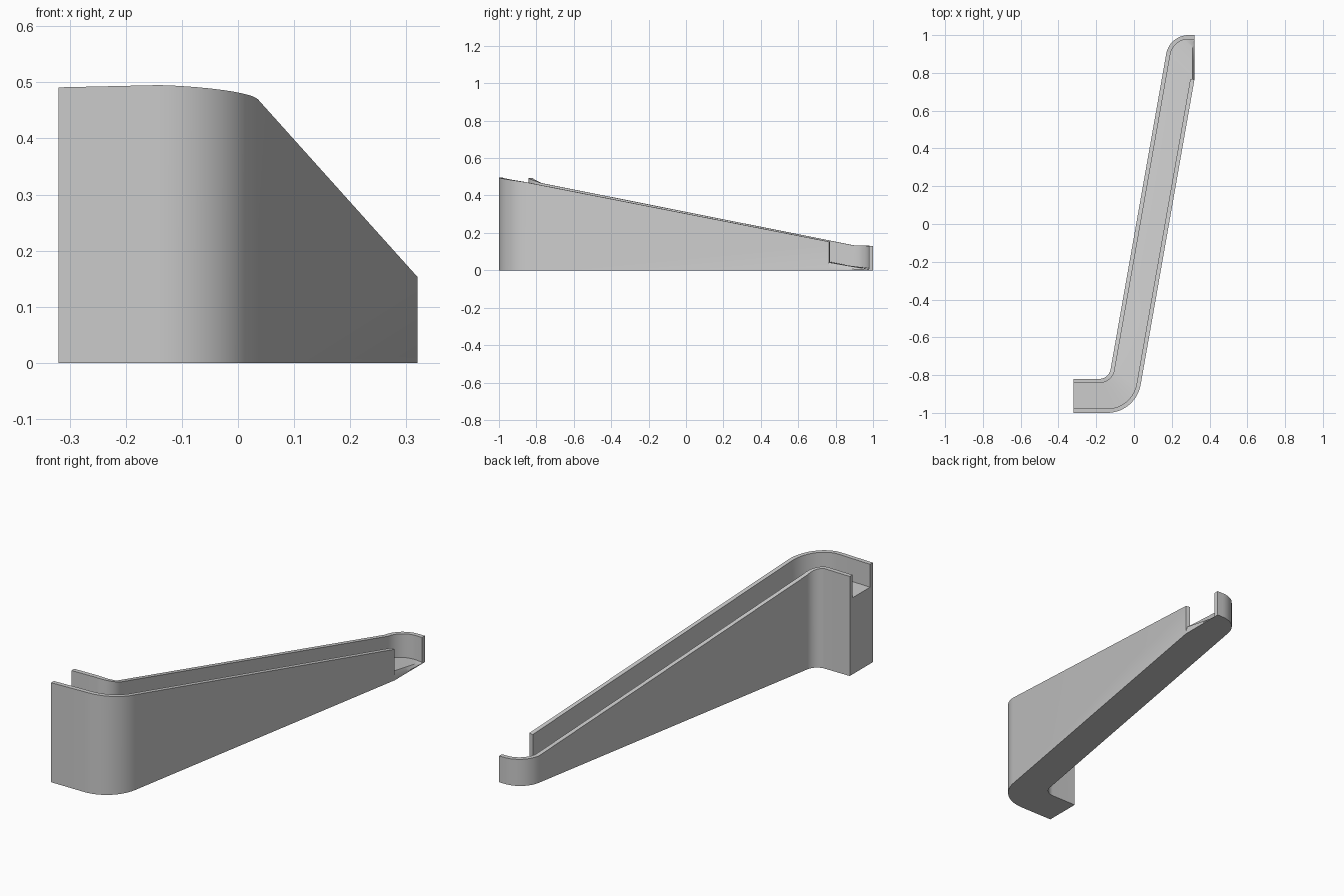
import bpy, bmesh, math
from mathutils import Vector

if "Cube" in bpy.data.objects:
    bpy.data.objects.remove(bpy.data.objects["Cube"])

SLANT = math.radians(80)   # heading of the long run
T = 0.022                  # wall thickness
DEPTH = 0.113              # channel depth
N = 14                     # steps per bend


def right_of(a):
    return Vector((math.sin(a), -math.cos(a)))


def bend(corner, a0, a1, r, n=N):
    """Rounded corner: list of (position, heading)."""
    sign = 1 if a1 > a0 else -1
    start = Vector(corner) - Vector((math.cos(a0), math.sin(a0))) * r * math.tan(abs(a1 - a0) / 2)
    centre = start - sign * r * right_of(a0)
    heads = [a0 + (a1 - a0) * i / n for i in range(n + 1)]
    return [(centre + sign * r * right_of(a), a) for a in heads]


def section(left, zl, right, zr):
    """U-shaped cross-section with both walls standing."""
    (pl, al), (pr, ar) = left, right
    il, ir = pl + T * right_of(al), pr - T * right_of(ar)
    return [(*pl, 0), (*pl, zl), (*il, zl), (*il, zl - DEPTH),
            (*ir, zr - DEPTH), (*ir, zr), (*pr, zr), (*pr, 0)]


def mouth(left, zl, zfl, y, zfr, lip):
    """Cross-section at the outlet, where the right wall is gone."""
    pl, al = left
    il = pl + T * right_of(al)
    return [(*pl, 0), (*pl, zl), (*il, zl), (*il, zfl),
            (0.32 - lip, y, zfr), (0.32, y, zfr * 0.3), (0.32, y, zfr * 0.3), (0.32, y, 0)]


# Upper inlet and first bend
sections = [section((Vector((-0.32, -0.82)), 0), 0.491, (Vector((-0.32, -1)), 0), 0.491)]
inner = bend((-0.133, -0.82), 0, SLANT, 0.06)
outer = bend((0.009, -1), 0, SLANT, 0.18)
for i, (l, r) in enumerate(zip(inner, outer)):
    f = (i / N) ** 1.5
    sections.append(section(l, 0.493 - 0.027 * f, r, 0.495 - 0.025 * f))

# Long sloping run down to the end of the right wall
outlet = bend((0.188, 1), SLANT, 0, 0.12)
sections.append(section(outlet[0], 0.133, (Vector((0.32, 0.765)), SLANT), 0.153))

# Curved outlet that opens sideways
for i, l in enumerate(outlet):
    f = i / N
    sections.append(mouth(l, 0.133 - 0.003 * f, 0.02 - 0.01 * f,
                          0.765 + 0.195 * f, 0.042 - 0.034 * f, 0.01))
sections.append(mouth((Vector((0.32, 1)), 0), 0.13, 0.008, 0.976, 0.006, 0.0))

# Skin the sections into one solid channel
bm = bmesh.new()
rings = [[bm.verts.new(p) for p in s] for s in sections]
for a, b in zip(rings, rings[1:]):
    for k in range(8):
        m = (k + 1) % 8
        bm.faces.new((a[k], a[m], b[m], b[k]))
bm.faces.new(rings[0])
bm.faces.new(rings[-1])
bmesh.ops.remove_doubles(bm, verts=bm.verts, dist=1e-4)
bmesh.ops.dissolve_degenerate(bm, edges=bm.edges, dist=1e-5)
bmesh.ops.recalc_face_normals(bm, faces=bm.faces)
mesh = bpy.data.meshes.new("sloped_channel")
bm.to_mesh(mesh)
bm.free()
chute = bpy.data.objects.new("sloped_channel", mesh)
bpy.context.collection.objects.link(chute)

bpy.context.view_layer.objects.active = chute
chute.select_set(True)
bpy.ops.object.shade_smooth_by_angle(angle=math.radians(30))
